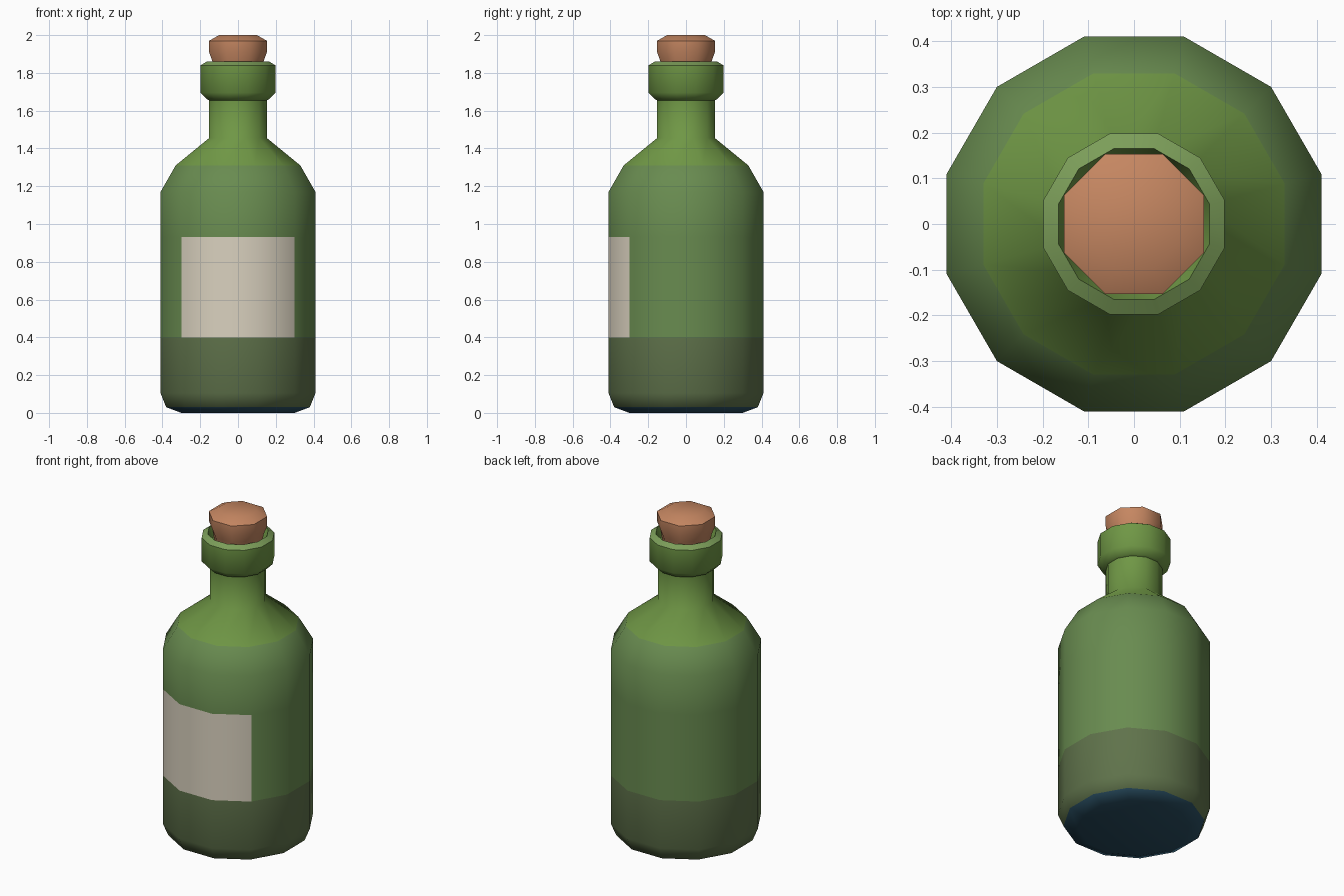
import bpy, bmesh, math

if "Cube" in bpy.data.objects:
    bpy.data.objects.remove(bpy.data.objects["Cube"])


def material(name, rgb):
    m = bpy.data.materials.new(name)
    m.diffuse_color = (*rgb, 1)
    m.use_nodes = True
    m.node_tree.nodes["Principled BSDF"].inputs["Base Color"].default_value = m.diffuse_color
    return m


GLASS = material("glass", (0.14, 0.26, 0.08))
NECK = material("neck_glass", (0.16, 0.31, 0.06))
DARK = material("dark_glass", (0.115, 0.17, 0.07))
RIM = material("rim_glass", (0.20, 0.34, 0.10))
BASE = material("base_blue", (0.022, 0.075, 0.12))
LABEL = material("label_paper", (0.70, 0.64, 0.52))
CORK = material("cork", (0.56, 0.24, 0.12))


def lathe(name, sides, profile, mats, bands, caps, label_band=None):
    """Turn (half width, z) points; bands gives a material index per band."""
    bm = bmesh.new()
    rings = []
    for half, z in profile:
        r = half / math.cos(math.pi / sides)
        rings.append([bm.verts.new((r * math.cos(a), r * math.sin(a), z))
                      for a in (2 * math.pi * (i + 0.5) / sides for i in range(sides))])
    for b, (lo, hi) in enumerate(zip(rings, rings[1:])):
        for i in range(sides):
            j = (i + 1) % sides
            f = bm.faces.new((lo[i], lo[j], hi[j], hi[i]))
            f.material_index = bands[b]
            c = f.calc_center_median()
            # label covers the three front facets
            if b == label_band and c.y < -0.3 :
                f.material_index = len(mats) - 1
    bm.faces.new(rings[0][::-1]).material_index = caps[0]
    bm.faces.new(rings[-1]).material_index = caps[1]
    me = bpy.data.meshes.new(name)
    bm.to_mesh(me)
    bm.free()
    for m in mats:
        me.materials.append(m)
    ob = bpy.data.objects.new(name, me)
    bpy.context.collection.objects.link(ob)
    bpy.ops.object.select_all(action='DESELECT')
    ob.select_set(True)
    bpy.context.view_layer.objects.active = ob
    bpy.ops.object.shade_smooth_by_angle(angle=math.radians(55))
    return ob


# Bottle: base, body, shoulder, neck, collar and recessed mouth
lathe("bottle", 12,
      [(0.30, 0), (0.38, 0.03), (0.41, 0.105), (0.41, 0.40), (0.41, 0.93),
       (0.41, 1.17), (0.33, 1.31), (0.153, 1.455), (0.153, 1.655),
       (0.165, 1.66), (0.198, 1.695), (0.198, 1.84), (0.165, 1.86), (0.145, 1.80)],
      [BASE, DARK, GLASS, NECK, RIM, LABEL],
      [0, 1, 1, 2, 2, 2, 3, 3, 3, 3, 3, 4, 3], (0, 3), label_band=3)

# Cork stopper
lathe("cork", 8,
      [(0.125, 1.80), (0.135, 1.86), (0.153, 1.91), (0.153, 1.97), (0.10, 2.0)],
      [CORK], [0] * 4, (0, 0))
